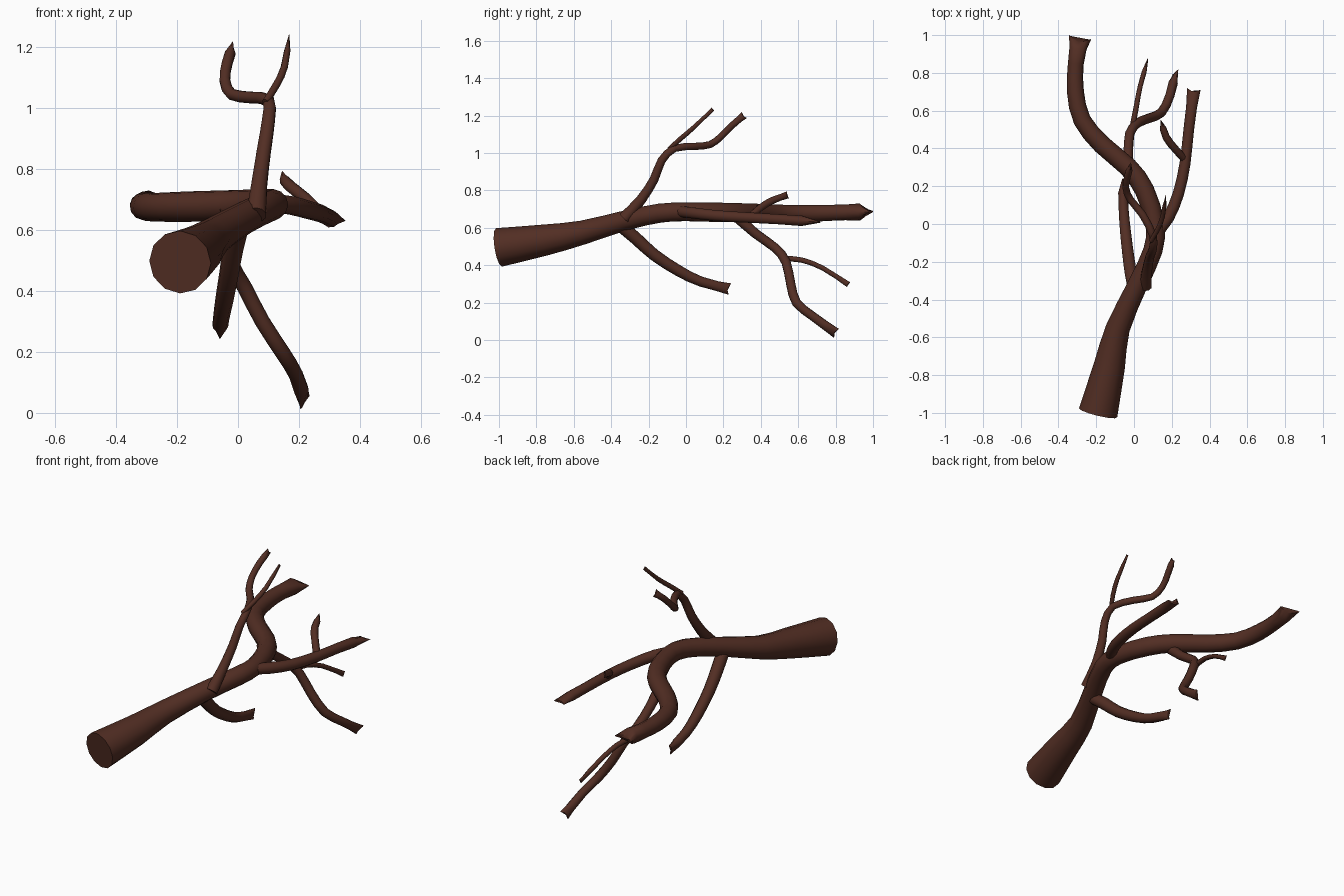
import bpy, bmesh, math
from mathutils import Vector

bark = bpy.data.materials.new("bark")
bark.diffuse_color = (0.085, 0.027, 0.017, 1)


def smooth_path(pts):
    # Catmull-Rom, one extra point between each pair; 4th value is the radius
    P = [Vector(p) for p in pts]
    out = []
    for i in range(len(P) - 1):
        a, b, c, d = P[max(i - 1, 0)], P[i], P[i + 1], P[min(i + 2, len(P) - 1)]
        out += [b, (b + c) * 0.5625 - (a + d) * 0.0625]
    return out + [P[-1]]


def limb(name, pts, wide, sides=10):
    """Tapered tube ending in a pinched, notched chisel tip, broad along 'wide'."""
    path = smooth_path(pts)
    C = [p.to_3d() for p in path]
    n = len(C)
    bm = bmesh.new()
    rings = []
    for i in range(n):
        t = (C[min(i + 1, n - 1)] - C[max(i - 1, 0)]).normalized()
        if i == 0:
            u = Vector(wide)
        u = (u - t * u.dot(t)).normalized()
        if i == n - 1:      # tip is aligned with the broad direction
            w = Vector(wide)
            w = (w - t * w.dot(t)).normalized()
        else:
            w = u
        v = t.cross(w)
        r = path[i].w
        ring = []
        for k in range(sides):
            a = 2 * math.pi * k / sides
            cu, sv = math.cos(a), math.sin(a)
            p = C[i] + w * cu * r + v * sv * r
            if i == n - 1:
                p = C[i] + w * cu * r * 1.2 + v * sv * r * 0.2 + t * (abs(cu) - 1) * r * 0.6
            ring.append(bm.verts.new(p))
        rings.append(ring)
    for A, B in zip(rings, rings[1:]):
        for k in range(sides):
            j = (k + 1) % sides
            bm.faces.new((A[k], A[j], B[j], B[k]))
    bm.faces.new(rings[0][::-1])
    bm.faces.new(rings[-1])
    bmesh.ops.recalc_face_normals(bm, faces=bm.faces)
    me = bpy.data.meshes.new(name)
    bm.to_mesh(me)
    bm.free()
    me.materials.append(bark)
    ob = bpy.data.objects.new(name, me)
    bpy.context.collection.objects.link(ob)
    bpy.ops.object.select_all(action='DESELECT')
    ob.select_set(True)
    bpy.context.view_layer.objects.active = ob
    bpy.ops.object.shade_smooth_by_angle(angle=math.radians(50))


# main bough
limb("main_bough", [
    (-0.19, -1, 0.495, 0.104), (-0.13, -0.75, 0.535, 0.083), (-0.085, -0.55, 0.575, 0.064),
    (0.02, -0.32, 0.64, 0.053), (0.1, -0.14, 0.678, 0.051), (0.112, 0, 0.685, 0.05),
    (0.055, 0.18, 0.682, 0.052), (-0.03, 0.3, 0.68, 0.051), (-0.17, 0.42, 0.677, 0.05),
    (-0.275, 0.55, 0.675, 0.047), (-0.31, 0.7, 0.678, 0.045), (-0.308, 0.85, 0.682, 0.042),
    (-0.285, 0.99, 0.686, 0.05)], (1, 0, 0), 12)

# rising branch and its twig
limb("upper_branch", [
    (0.06, -0.33, 0.65, 0.034), (0.07, -0.24, 0.75, 0.027), (0.085, -0.17, 0.86, 0.024),
    (0.1, -0.13, 0.96, 0.022), (0.1, -0.06, 1.025, 0.02), (0.045, 0.05, 1.035, 0.02),
    (-0.02, 0.13, 1.045, 0.019), (-0.043, 0.19, 1.09, 0.018), (-0.035, 0.25, 1.15, 0.018),
    (-0.017, 0.312, 1.203, 0.018)], (0, -0.6, 0.8))
limb("upper_twig", [
    (0.09, -0.09, 1.02, 0.012), (0.125, -0.03, 1.075, 0.013), (0.152, 0.04, 1.135, 0.012),
    (0.168, 0.145, 1.235, 0.009)], (0, -0.6, 0.8), 8)

# drooping branch
limb("lower_branch", [
    (0.005, -0.36, 0.62, 0.034), (-0.015, -0.27, 0.545, 0.034), (-0.03, -0.17, 0.455, 0.032),
    (-0.045, -0.04, 0.37, 0.03), (-0.055, 0.08, 0.312, 0.027), (-0.06, 0.235, 0.272, 0.026)],
    (0, 0.2, 1))

# right branch and its twig
limb("right_branch", [
    (0.11, -0.06, 0.69, 0.03), (0.18, 0.03, 0.68, 0.031), (0.235, 0.16, 0.665, 0.03),
    (0.27, 0.32, 0.655, 0.029), (0.29, 0.5, 0.645, 0.028), (0.317, 0.715, 0.63, 0.03)],
    (1, 0, 0))
limb("right_twig", [
    (0.27, 0.34, 0.655, 0.02), (0.22, 0.395, 0.705, 0.02), (0.17, 0.46, 0.745, 0.02),
    (0.143, 0.545, 0.776, 0.016)], (0, 0, 1), 8)

# long hanging branch and its twig
limb("hanging_branch", [
    (-0.03, 0.26, 0.67, 0.03), (-0.03, 0.37, 0.57, 0.026), (-0.022, 0.48, 0.49, 0.025),
    (0.02, 0.535, 0.415, 0.025), (0.08, 0.56, 0.3, 0.025), (0.145, 0.59, 0.2, 0.025),
    (0.19, 0.68, 0.125, 0.024), (0.22, 0.805, 0.035, 0.026)], (0.45, 0.35, 0.8))
limb("hanging_twig", [
    (-0.005, 0.53, 0.435, 0.015), (0.012, 0.62, 0.427, 0.014), (0.033, 0.73, 0.385, 0.013),
    (0.073, 0.87, 0.295, 0.013)], (0, 0.4, 0.9), 8)
